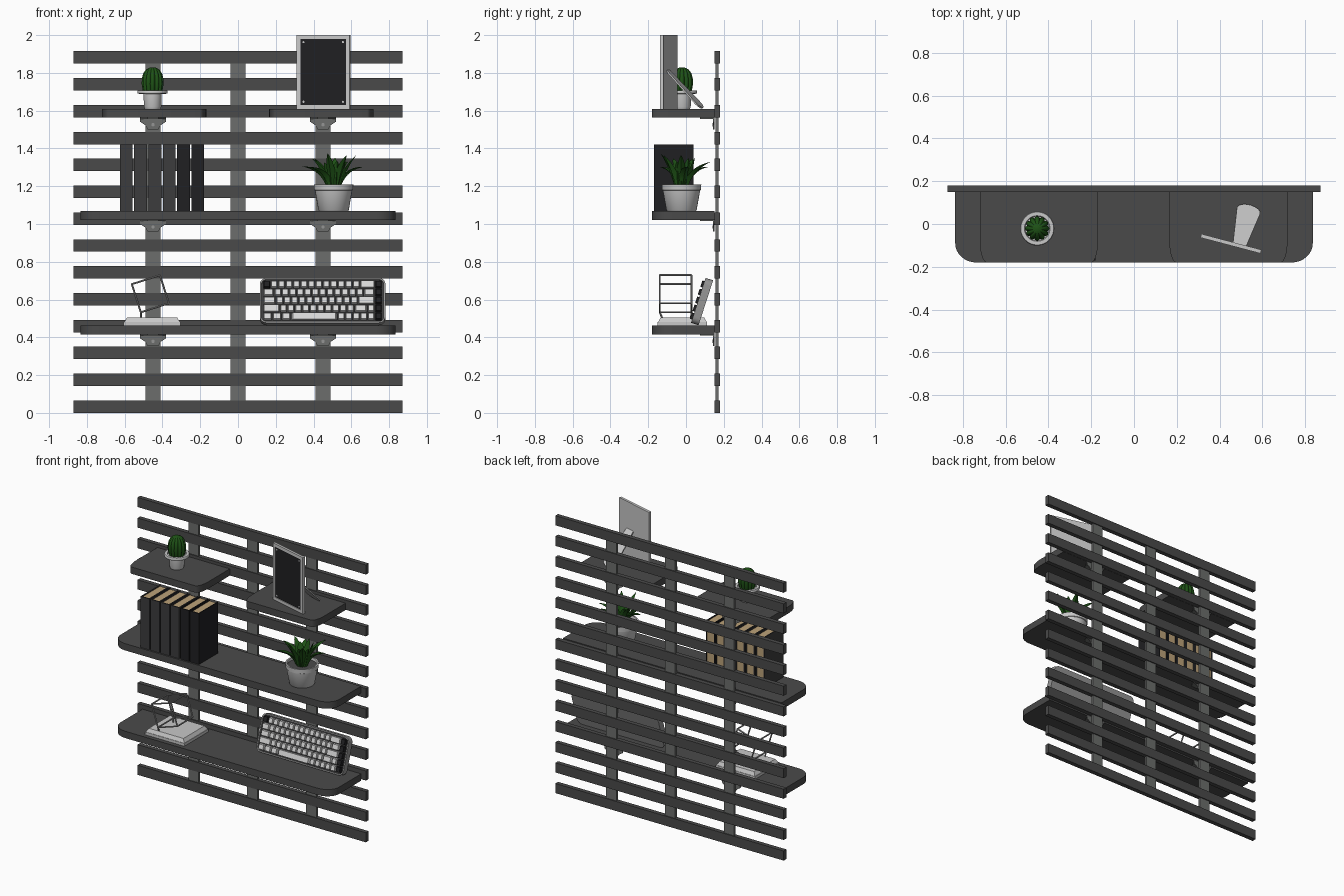
import bpy, bmesh, math, random
from math import sin, cos, pi, radians
from mathutils import Matrix, Vector

if "Cube" in bpy.data.objects:
    bpy.data.objects.remove(bpy.data.objects["Cube"])

random.seed(4)


def material(name, r, g, b):
    m = bpy.data.materials.new(name)
    m.diffuse_color = (r, g, b, 1)
    m.use_nodes = True
    m.node_tree.nodes["Principled BSDF"].inputs["Base Color"].default_value = m.diffuse_color
    return m


CHAR = material("charcoal wood", .068, .068, .068)
POST = material("grey metal", .15, .155, .15)
LIGHT = material("light grey", .58, .58, .58)
CASE = material("mid grey", .3, .3, .3)
BOOK = material("dark grey cover", .045, .045, .047)
BLACK = material("near black", .014, .014, .016)
GREEN = material("plant green", .013, .085, .008)
PAPER = material("tan paper", .5, .36, .19)
KEYS = material("key white", .7, .7, .7)


def finish(name, bm, mats, matrix=None, smooth=False):
    bmesh.ops.recalc_face_normals(bm, faces=bm.faces)
    me = bpy.data.meshes.new(name)
    bm.to_mesh(me)
    bm.free()
    for m in mats:
        me.materials.append(m)
    ob = bpy.data.objects.new(name, me)
    bpy.context.collection.objects.link(ob)
    if matrix:
        ob.matrix_world = matrix
    if smooth:
        bpy.ops.object.select_all(action='DESELECT')
        ob.select_set(True)
        bpy.context.view_layer.objects.active = ob
        bpy.ops.object.shade_smooth_by_angle(angle=radians(40))
    return ob


def add_box(bm, lo, hi, mi=0, taper=1.0):
    c = [(a + b) / 2 for a, b in zip(lo, hi)]
    s = [b - a for a, b in zip(lo, hi)]
    vs = bmesh.ops.create_cube(bm, size=1)['verts']
    for v in vs:
        k = taper if v.co.z > 0 else 1
        v.co = Vector((c[0] + v.co.x * s[0] * k, c[1] + v.co.y * s[1] * k, c[2] + v.co.z * s[2]))
    for f in {f for v in vs for f in v.link_faces}:
        f.material_index = mi


def box(name, lo, hi, mat, taper=1.0):
    bm = bmesh.new()
    add_box(bm, lo, hi, 0, taper)
    return finish(name, bm, [mat])


def prism(name, pts, z0, z1, mats, matrix=None, recess=None, smooth=True):
    """Extrude an outline along z; recess = (border, depth) sinks the end face."""
    bm = bmesh.new()
    base = bm.faces.new([bm.verts.new((x, y, z0)) for x, y in pts])
    ext = bmesh.ops.extrude_face_region(bm, geom=[base])['geom']
    top = [g for g in ext if isinstance(g, bmesh.types.BMFace)][0]
    for v in top.verts:
        v.co.z = z1
    bmesh.ops.recalc_face_normals(bm, faces=bm.faces)
    if recess:
        bmesh.ops.inset_region(bm, faces=[top], thickness=recess[0], depth=0)
        bmesh.ops.inset_region(bm, faces=[top], thickness=.0005, depth=-recess[1])
        top.material_index = 1
    return finish(name, bm, mats, matrix, smooth)


def arc(cx, cy, rx, ry, a0, a1, n=8):
    return [(cx + rx * cos(radians(a0 + (a1 - a0) * i / n)),
             cy + ry * sin(radians(a0 + (a1 - a0) * i / n))) for i in range(n + 1)]


def round_rect(w, h, r):
    x, y = w / 2 - r, h / 2 - r
    return (arc(x, y, r, r, 0, 90, 5) + arc(-x, y, r, r, 90, 180, 5)
            + arc(-x, -y, r, r, 180, 270, 5) + arc(x, -y, r, r, 270, 360, 5))


def lathe(name, prof, loc, mat, seg=32, ribs=0):
    bm = bmesh.new()
    rings = []
    for r, z in prof:
        ring = []
        for i in range(seg):
            a = 2 * pi * i / seg
            k = 1 - .16 * (1 - abs(cos(ribs * a / 2))) if ribs else 1
            ring.append(bm.verts.new((r * k * cos(a), r * k * sin(a), z)))
        rings.append(ring)
    for a, b in zip(rings, rings[1:]):
        for i in range(seg):
            bm.faces.new((a[i], a[(i + 1) % seg], b[(i + 1) % seg], b[i]))
    bm.faces.new(rings[0])
    bm.faces.new(rings[-1])
    return finish(name, bm, [mat], Matrix.Translation(loc), True)


def add_rod(bm, p, q, r):
    d = q - p
    m = Matrix.Translation((p + q) / 2) @ d.to_track_quat('Z', 'Y').to_matrix().to_4x4()
    bmesh.ops.create_cone(bm, cap_ends=True, segments=8, radius1=r, radius2=r, depth=d.length, matrix=m)


UP = Matrix.Rotation(pi / 2, 4, 'X')   # outline in x-z, extruded towards the front

# slatted back panel and its uprights
for i in range(14):
    z = i * .1422
    box(f"slat_{i+1}", (-.872, .15, z), (.872, .18, z + .066), CHAR)
for n, x in (("left", -.45), ("middle", 0), ("right", .45)):
    box(f"upright_{n}", (x - .039, .156, .02), (x + .039, .173, 1.89), POST)


# shelves with rounded front corners, and L-brackets under them
def shelf(name, x0, x1, z, rx, ry):
    pts = ([(x1, .15), (x0, .15)] + arc(x0 + rx, -.18 + ry, rx, ry, 180, 270)
           + arc(x1 - rx, -.18 + ry, rx, ry, 270, 360))
    prism(name, pts, z - .047, z, [CHAR])


def bracket(name, x, z):
    half = [(.07, 0), (.068, -.022), (.04, -.04), (.028, -.062)]
    pts = [(x + a, z + b) for a, b in half] + [(x - a, z + b) for a, b in reversed(half)]
    prism(name + "_plate", pts, -.15, -.143, [POST], UP, smooth=False)
    prism(name + "_flange", [(x + .07, .15), (x - .07, .15), (x - .03, .075), (x + .03, .075)],
          z - .006, z + .001, [POST], smooth=False)
    prism(name + "_screw", arc(x, z - .037, .009, .009, 0, 337.5, 15), -.144, -.139, [CASE], UP)


shelf("lower_shelf", -.835, .835, .463, .1, .09)
shelf("middle_shelf", -.835, .835, 1.068, .1, .09)
shelf("upper_left_shelf", -.72, -.168, 1.61, .033, .1)
shelf("upper_right_shelf", .165, .717, 1.61, .033, .1)
for n, z in (("lower", .416), ("middle", 1.021), ("upper", 1.563)):
    for s, x in (("left", -.45), ("right", .45)):
        bracket(f"{n}_{s}_bracket", x, z)

# cactus in a small pot with a wide rim
c = (-.452, -.021, 1.61)
lathe("cactus_pot", [(.042, 0), (.046, .01), (.048, .078), (.078, .08), (.08, .084), (.08, .094),
                     (.077, .098), (.06, .098), (.056, .09)], c, LIGHT)
lathe("cactus", [(.046, .075), (.053, .1), (.058, .13), (.057, .16), (.05, .187), (.036, .207),
                 (.018, .217), (.004, .219)], c, GREEN, 72, 12)

# leafy plant pot
p = (.506, -.024, 1.068)
lathe("plant_pot", [(.076, 0), (.08, .004), (.099, .11), (.103, .112), (.105, .142), (.095, .142),
                    (.092, .122)], p, LIGHT)
lathe("plant_soil", [(.092, .115), (.092, .126)], p, CHAR)

# thick curved succulent leaves
bm = bmesh.new()
for i in range(15):
    tier = i % 3
    a = i * 2.39996 + .2
    reach = (.165, .12, .07)[tier] * random.uniform(.92, 1.03)
    top = (.255, .295, .275)[tier] + random.uniform(-.025, .012)
    p0, p1, p2 = Vector((.02, 0, .11)), Vector((.05, 0, .225)), Vector((reach, 0, top))
    rot = Matrix.Rotation(a, 3, 'Z')
    rings = []
    for k in range(9):
        t = k / 8
        mid = p0 * (1 - t) ** 2 + p1 * 2 * t * (1 - t) + p2 * t * t
        tan = ((p1 - p0) * (1 - t) + (p2 - p1) * t).normalized()
        nrm = Vector((-tan.z, 0, tan.x))
        w = .023 * (1 - t ** 2.5) * (.85 + .5 * t) + .0015
        th = .011 * (1 - t ** 2) + .001
        ring = [mid + Vector((0, w, 0)) + nrm * th * .7, mid + nrm * th * .1,
                mid + Vector((0, -w, 0)) + nrm * th * .7, mid - nrm * th]
        rings.append([bm.verts.new(rot @ v) for v in ring])
    for r, s in zip(rings, rings[1:]):
        for j in range(4):
            bm.faces.new((r[j], r[(j + 1) % 4], s[(j + 1) % 4], s[j]))
    bm.faces.new(rings[0])
    bm.faces.new(rings[-1])
finish("plant_leaves", bm, [GREEN], Matrix.Translation(p), True)

# books: spine and two boards round a page block
for i, x in enumerate((-.626, -.55, -.474, -.398, -.322, -.247)):
    bm = bmesh.new()
    w, z0, z1 = .068, 1.068, 1.42
    add_box(bm, (x, -.17, z0), (x + .007, .04, z1))
    add_box(bm, (x + w - .007, -.17, z0), (x + w, .04, z1))
    add_box(bm, (x + .007, -.17, z0), (x + w - .007, -.162, z1))
    add_box(bm, (x + .007, -.162, z0 + .006), (x + w - .007, .034, z1 - .006), 1)
    finish(f"book_{i+1}", bm, [BLACK if i > 3 else BOOK, PAPER])

# picture frame with a recessed panel, corner pins and rear strut
F = Matrix.Translation((.453, -.092, 1.61)) @ Matrix.Rotation(radians(-14.8), 4, 'Z')
prism("picture_frame", [(-.145, 0), (.145, 0), (.145, .39), (-.145, .39)], -.009, .009,
      [LIGHT, BLACK], F @ UP, recess=(.029, .004), smooth=False)
for i, (x, z) in enumerate([(-.108, .037), (.108, .037), (-.108, .353), (.108, .353)]):
    prism(f"frame_pin_{i+1}", arc(x, z, .006, .006, 0, 330, 11), .003, .008, [LIGHT], F @ UP)
strut = [(.032, .275), (-.032, .275)] + arc(0, .04, .056, .04, 180, 360, 12)
prism("frame_strut", strut, -.004, .004, [LIGHT],
      F @ Matrix.Translation((.04, .195, .004)) @ Matrix.Rotation(math.atan2(.2, -.19), 4, 'X'))

# wire cube ornament on a tapered plinth
box("ornament_plinth", (-.605, -.15, .463), (-.305, .112, .482), LIGHT)
box("ornament_plinth_top", (-.602, -.147, .482), (-.308, .109, .506), LIGHT, .9)
bm = bmesh.new()
tilt = Matrix.Rotation(radians(-17.8), 3, 'Y')
mid = Vector((-.464, -.055, .631))
V = {(i, j, k): mid + tilt @ Vector((i * .078, j * .084, k * .078))
     for i in (-1, 1) for j in (-1, 1) for k in (-1, 1)}
for a in V:
    for b in V:
        if a < b and sum(u != v for u, v in zip(a, b)) == 1:
            add_rod(bm, V[a], V[b], .005)
for j in (-1, 1):
    low = min((V[k] for k in V if k[1] == j), key=lambda v: v.z)
    add_rod(bm, low, Vector((low.x, low.y * .9, .5)), .005)
finish("wire_cube", bm, [CASE], None, True)

# keyboard leaning against the slats
tl = radians(18)
K = Matrix.Translation((.448, .086, .589)) @ Matrix.Rotation(pi / 2 - tl, 4, 'X')
prism("keyboard_case", round_rect(.665, .25, .035), -.02, .022, [CASE, BOOK], K, recess=(.009, .01))
rows = [[1] * 13 + [2, 1], [1.5] + [1] * 12 + [1.5, 1], [1.75] + [1] * 11 + [2.25, 1],
        [2.25] + [1] * 10 + [1.75, 1, 1], [1.25] * 3 + [6.25] + [1] * 6]
bm = bmesh.new()
u, pitch = .0395, .0445
for r, row in enumerate(rows):
    x, y = -8 * u, (2 - r) * pitch
    for i, w in enumerate(row):
        dark = i == len(row) - 1 or (r == 0 and i == 0)
        add_box(bm, (x + .003, y - .019, .012), (x + w * u - .003, y + .019, .034), int(dark),
                .82 if w < 2 else .93)
        x += w * u
finish("keyboard_keys", bm, [KEYS, BLACK], K)
